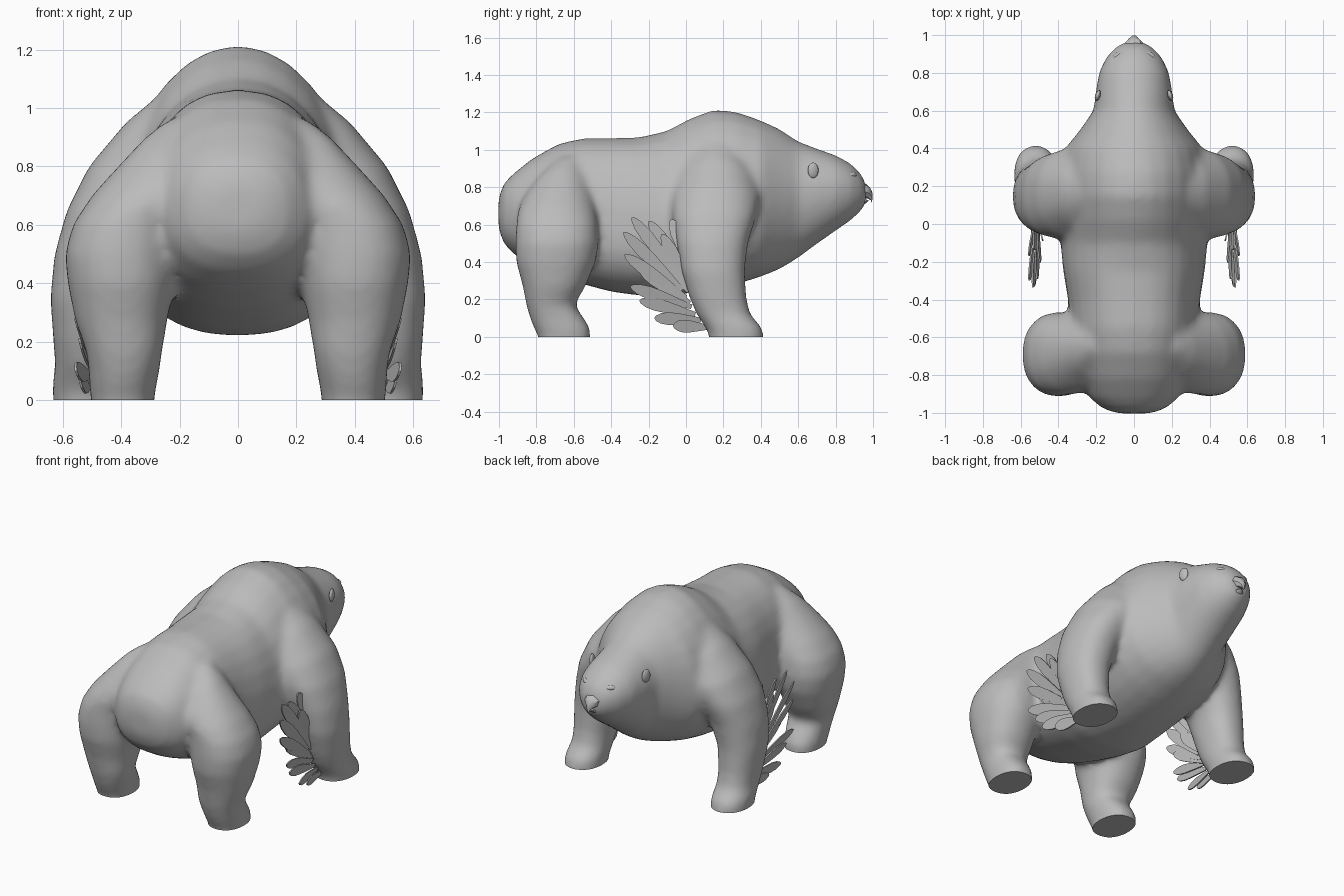
import bpy, bmesh, math
from mathutils import Vector

if "Cube" in bpy.data.objects:
    bpy.data.objects.remove(bpy.data.objects["Cube"])

fur = bpy.data.materials.new("grey_fur")
fur.diffuse_color = (0.5, 0.5, 0.5, 1)
fur.use_nodes = True
fur.node_tree.nodes["Principled BSDF"].inputs["Base Color"].default_value = fur.diffuse_color


def add_object(name, bm):
    bmesh.ops.recalc_face_normals(bm, faces=bm.faces)
    mesh = bpy.data.meshes.new(name)
    bm.to_mesh(mesh)
    bm.free()
    mesh.materials.append(fur)
    ob = bpy.data.objects.new(name, mesh)
    bpy.context.collection.objects.link(ob)
    return ob


def smooth(ob, angle=40):
    bpy.ops.object.select_all(action='DESELECT')
    ob.select_set(True)
    bpy.context.view_layer.objects.active = ob
    bpy.ops.object.shade_smooth_by_angle(angle=math.radians(angle))


def loft(bm, rings):
    loops = [[bm.verts.new(p) for p in ring] for ring in rings]
    n = len(loops[0])
    for a, b in zip(loops, loops[1:]):
        for i in range(n):
            j = (i + 1) % n
            bm.faces.new((a[i], a[j], b[j], b[i]))
    bm.faces.new(loops[0][::-1])
    bm.faces.new(loops[-1])


def spow(v, p):
    return math.copysign(abs(v) ** p, v)


ANGLES = [2 * math.pi * i / 28 for i in range(28)]


def body_ring(y, bottom, mid, top, w):
    # the hindquarters are squarer in section than the shoulders
    p = 0.86 if y < -.2 else 1
    return [(w * spow(math.cos(a), p), y,
             mid + spow(math.sin(a), p) * (top - mid if math.sin(a) > 0 else mid - bottom))
            for a in ANGLES]


def leg_ring(side, z, x, y, rx, ry):
    return [(side * (x + rx * spow(math.cos(a), 0.9)), y + ry * spow(math.sin(a), 0.9),
             z - max(0, z - .6) * .3 * math.sin(a) ** 2) for a in ANGLES]


# Trunk and head: y, bottom, widest height, top, half width
TRUNK = [(-1.003, .58, .66, .74, .09), (-.975, .50, .65, .82, .17), (-.92, .44, .64, .875, .235),
         (-.82, .38, .62, .955, .285), (-.68, .32, .60, 1.033, .315), (-.55, .28, .58, 1.062, .335),
         (-.40, .24, .55, 1.062, .35), (-.25, .22, .54, 1.067, .375), (-.10, .222, .55, 1.102, .39),
         (.02, .232, .58, 1.168, .395), (.15, .253, .60, 1.216, .40), (.27, .28, .63, 1.204, .395),
         (.40, .32, .68, 1.158, .365), (.50, .36, .72, 1.112, .285), (.60, .42, .76, 1.045, .215),
         (.70, .495, .78, 1.007, .203), (.80, .565, .79, .972, .187), (.88, .62, .79, .928, .15),
         (.935, .67, .78, .875, .10), (.963, .71, .77, .82, .055)]
# Legs: z, centre x, centre y, half width, half depth
FORELEG = [(-.06, .52, .27, .112, .147), (.01, .52, .27, .114, .147), (.05, .52, .255, .117, .152),
           (.12, .515, .20, .112, .145), (.20, .515, .173, .118, .152), (.35, .51, .145, .134, .17),
           (.50, .475, .14, .154, .192), (.65, .42, .15, .167, .224), (.80, .335, .16, .177, .24),
           (.95, .225, .165, .162, .23), (1.07, .12, .165, .125, .18), (1.14, .07, .165, .09, .12)]
HINDLEG = [(-.06, .395, -.65, .108, .14), (0, .395, -.65, .108, .14), (.04, .395, -.66, .115, .152),
           (.10, .39, -.69, .122, .145), (.17, .39, -.725, .132, .13), (.27, .40, -.705, .158, .168),
           (.40, .40, -.695, .184, .214), (.50, .40, -.69, .194, .224), (.60, .38, -.69, .187, .218),
           (.70, .325, -.69, .177, .21), (.80, .25, -.68, .162, .195), (.90, .175, -.66, .145, .17),
           (.97, .12, -.63, .11, .13)]

bm = bmesh.new()
loft(bm, [body_ring(*r) for r in TRUNK])
for side in (-1, 1):
    for leg in (FORELEG, HINDLEG):
        loft(bm, [leg_ring(side, *r) for r in leg])
body = add_object("body", bm)

# Fuse trunk and legs into one skin
remesh = body.modifiers.new("fuse", 'REMESH')
remesh.mode = 'VOXEL'
remesh.voxel_size = 0.018
soften = body.modifiers.new("soften", 'SMOOTH')
soften.factor = 0.5
soften.iterations = 18
bpy.context.view_layer.update()
skin = bpy.data.meshes.new_from_object(body.evaluated_get(bpy.context.evaluated_depsgraph_get()))
body.modifiers.clear()

# Flat soles
bm = bmesh.new()
bm.from_mesh(skin)
bmesh.ops.bisect_plane(bm, geom=bm.verts[:] + bm.edges[:] + bm.faces[:],
                       plane_co=(0, 0, 0), plane_no=(0, 0, 1), clear_inner=True)
bmesh.ops.holes_fill(bm, edges=[e for e in bm.edges if e.is_boundary], sides=0)
bm.to_mesh(body.data)
bm.free()
smooth(body, 50)

# Hooked beak
bm = bmesh.new()
BEAK = [(.92, .775, .06, .05), (.953, .778, .055, .04), (.978, .768, .03, .028),
        (.993, .748, .014, .018), (.994, .722, .004, .005)]
loft(bm, [[(w * math.cos(a), y + h * .3 * math.sin(a), z + h * math.sin(a))
           for a in ANGLES[::4]] for y, z, w, h in BEAK])
smooth(add_object("upper_beak", bm))
bm = bmesh.new()
loft(bm, [[(w * math.cos(a), y, z + .016 * math.sin(a) * w / .035) for a in ANGLES[::4]]
          for y, z, w in ((.92, .715, .04), (.955, .722, .03), (.975, .728, .006))])
smooth(add_object("lower_beak", bm))


def ellipsoid(name, centre, radii, yaw=0):
    bm = bmesh.new()
    bmesh.ops.create_uvsphere(bm, u_segments=12, v_segments=8, radius=1)
    ob = add_object(name, bm)
    ob.location, ob.scale, ob.rotation_euler = centre, radii, (0, 0, yaw)
    smooth(ob, 60)


# Feathers on the forelegs: tip y, tip z, root y, root z, tip x
FEATHERS = [(-.29, .64, -.02, .30, .515), (-.20, .62, .0, .34, .50), (-.08, .63, .02, .38, .485),
            (-.335, .56, -.02, .25, .535), (-.33, .44, .0, .21, .53), (-.30, .27, .03, .16, .555),
            (-.25, .195, .05, .12, .54), (-.17, .10, .08, .09, .555), (-.07, .06, .12, .05, .54),
            (-.13, .55, .02, .28, .53), (-.25, .36, .02, .18, .515), (-.17, .45, .02, .24, .505)]
OUTLINE = [(0, .35), (.25, .65), (.5, .92), (.7, 1), (.86, .8), (.96, .42)]


def feather(bm, side, ty, tz, ry, rz, tx):
    root, tip = Vector((.51, ry, rz)), Vector((tx, ty, tz))
    across = (tip - root).cross(Vector((1, 0, 0))).normalized() * .034
    pts = []
    for sign, part in ((1, OUTLINE), (-1, OUTLINE[::-1])):
        pts += [root.lerp(tip, t) + across * sign * w + Vector((sign * w * .008, 0, 0))
                for t, w in part]
        if sign == 1:
            pts.append(tip)
    # thin blade, slightly twisted
    loft(bm, [[(side * (p.x + dx), p.y, p.z) for p in pts] for dx in (-.004, .004)])


for side, label in ((-1, "left"), (1, "right")):
    bm = bmesh.new()
    for f in FEATHERS:
        feather(bm, side, *f)
    add_object(label + "_feathers", bm)
    ellipsoid(label + "_ear", (side * .192, .68, .89), (.014, .03, .042), side * .3)
    ellipsoid(label + "_eyelid", (side * .085, .888, .865), (.034, .022, .017), side * -.6)
